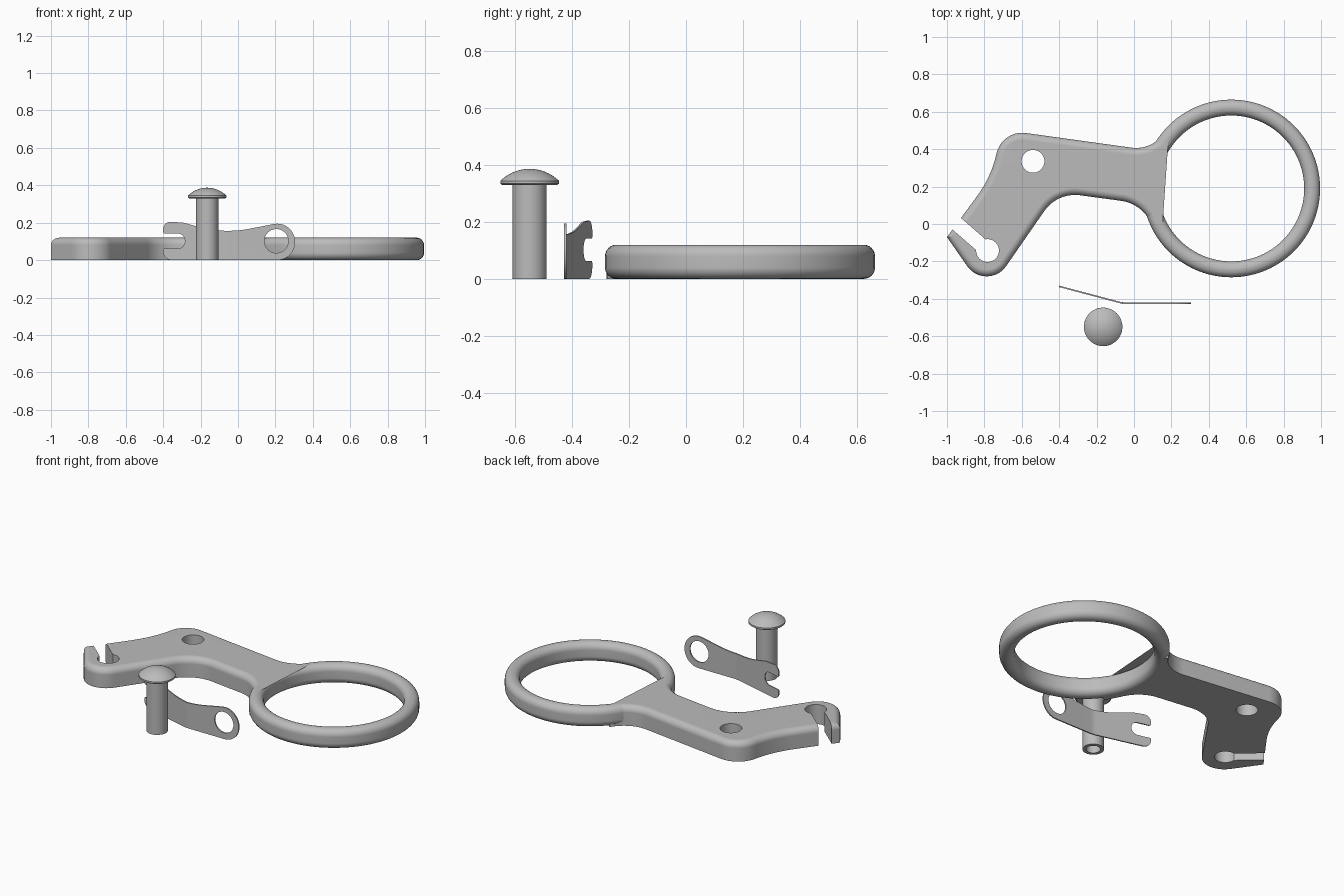
import bpy, bmesh, math
from mathutils import Vector

if "Cube" in bpy.data.objects:
    bpy.data.objects.remove(bpy.data.objects["Cube"], do_unlink=True)

steel = bpy.data.materials.new("grey_steel")
steel.use_nodes = True
steel.diffuse_color = (0.5, 0.5, 0.5, 1)
steel.node_tree.nodes["Principled BSDF"].inputs["Base Color"].default_value = (0.5, 0.5, 0.5, 1)

RING = Vector((0.52, 0.19, 0))
R_IN, R_MID, R_OUT, HEIGHT = 0.39, 0.4325, 0.475, 0.12


def rounded(corners, steps=10):
    """Closed outline whose corners (x, y, radius) are replaced by arcs."""
    out = []
    for i, (x, y, r) in enumerate(corners):
        p = Vector((x, y))
        a = (Vector(corners[i - 1][:2]) - p).normalized()
        b = (Vector(corners[(i + 1) % len(corners)][:2]) - p).normalized()
        if r == 0:
            out.append(p)
            continue
        half = a.angle(b) / 2
        centre = p + (a + b).normalized() * r / math.sin(half)
        start = p + a * r / math.tan(half) - centre
        end = p + b * r / math.tan(half) - centre
        turn = start.angle(end)
        for k in range(steps + 1):
            t = k / steps
            out.append(centre + (start * math.sin((1 - t) * turn)
                                 + end * math.sin(t * turn)) / math.sin(turn))
    return out


def make(name, bm):
    bmesh.ops.recalc_face_normals(bm, faces=bm.faces[:])
    mesh = bpy.data.meshes.new(name)
    bm.to_mesh(mesh)
    bm.free()
    mesh.materials.append(steel)
    ob = bpy.data.objects.new(name, mesh)
    bpy.context.collection.objects.link(ob)
    return ob


def extrude(points, depth):
    """Solid from 3D outline points pushed along a vector."""
    bm = bmesh.new()
    face = bm.faces.new([bm.verts.new(p) for p in points])
    new = bmesh.ops.extrude_face_region(bm, geom=[face], use_keep_orig=True)["geom"]
    bmesh.ops.translate(bm, vec=depth, verts=[g for g in new if isinstance(g, bmesh.types.BMVert)])
    return bm


def lathe(name, profile, centre, closed, steps):
    bm = bmesh.new()
    vs = [bm.verts.new((centre[0] + r, centre[1], z)) for r, z in profile]
    pairs = list(zip(vs, vs[1:])) + ([(vs[-1], vs[0])] if closed else [])
    edges = [bm.edges.new(p) for p in pairs]
    bmesh.ops.spin(bm, geom=vs + edges, cent=(centre[0], centre[1], 0), axis=(0, 0, 1),
                   angle=math.tau, steps=steps, use_duplicate=False)
    bmesh.ops.remove_doubles(bm, verts=bm.verts[:], dist=0.0002)
    return make(name, bm)


def activate(ob):
    bpy.ops.object.select_all(action='DESELECT')
    ob.select_set(True)
    bpy.context.view_layer.objects.active = ob


def cut(ob, cutter):
    activate(ob)
    mod = ob.modifiers.new("cut", 'BOOLEAN')
    mod.operation, mod.solver, mod.object = 'DIFFERENCE', 'EXACT', cutter
    bpy.ops.object.modifier_apply(modifier=mod.name)
    bpy.data.objects.remove(cutter, do_unlink=True)


def circle(x, y, r, n=40):
    return [(x + r * math.cos(math.tau * k / n), y + r * math.sin(math.tau * k / n)) for k in range(n)]


def finish(ob):
    activate(ob)
    bpy.ops.object.shade_smooth_by_angle(angle=math.radians(35))
    mod = ob.modifiers.new("flat_shading", 'WEIGHTED_NORMAL')
    mod.keep_sharp = True


# Finger ring with a rounded section
section = rounded([(R_IN, 0, 0.04), (R_OUT, 0, 0.04), (R_OUT, HEIGHT, 0.04), (R_IN, HEIGHT, 0.04)], 6)
finish(lathe("finger_ring", section, RING, True, 96))

# Arm: bent lever that runs into the ring
neck_top, neck_low = Vector((0.17, 0.50)), Vector((0.14, -0.09))
outline = rounded([
    (*neck_top, 0), (0.095, 0.393, 0.18), (-0.705, 0.504, 0.14), (-0.765, 0.25, 0.6),
    (-1.0, -0.07, 0), (-0.787, -0.375, 0.126), (-0.41, 0.17, 0.2), (0.035, 0.11, 0.2),
    (*neck_low, 0)])
a0, a1 = [math.atan2(p.y - RING.y, p.x - RING.x) % math.tau for p in (neck_low, neck_top)]
for k in range(13):
    a = a0 + (a1 - a0) * k / 12
    outline.append(RING.xy + Vector((math.cos(a), math.sin(a))) * (R_IN + 0.005))
bm = extrude([(p.x, p.y, 0) for p in outline], (0, 0, HEIGHT))
rim = [e for e in bm.edges if all(v.co.z > HEIGHT - 0.001 for v in e.verts)]
bmesh.ops.bevel(bm, geom=rim, offset=0.038, offset_type='OFFSET', segments=6,
                profile=0.5, affect='EDGES', clamp_overlap=False)
for v in bm.verts:  # keep the end of the arm hidden inside the ring
    d = v.co.xy - RING.xy
    if d.length < R_MID:
        v.co.xy = RING.xy + d.normalized() * R_MID
arm = make("lever_arm", bm)

# Pivot hole, hook hole and the slot that opens the hook
hook = Vector((-0.783, -0.142))
for x, y in ((-0.54, 0.335), hook):
    pts = [(px, py, -0.1) for px, py in circle(x, y, 0.061)]
    cut(arm, make("hole_cutter", extrude(pts, (0, 0, 0.4))))
along = Vector((math.cos(math.radians(139)), math.sin(math.radians(139))))
side = Vector((-along.y, along.x)) * 0.038
far = hook + along * 0.4
slot = [hook - side, far - side, far + side, hook + side]
cut(arm, make("slot_cutter", extrude([(p.x, p.y, -0.1) for p in slot], (0, 0, 0.4))))
finish(arm)

# Rivet: domed head on a shank with a hollow foot
dome_r = 0.147
dome = [(dome_r * math.sin(t), 0.387 - dome_r + dome_r * math.cos(t))
        for t in [0.775 * (1 - k / 10) for k in range(11)]]
rivet = [(0, 0.12), (0.04, 0.12), (0.04, 0), (0.06, 0), (0.06, 0.33), (0.096, 0.33), (0.103, 0.335)]
finish(lathe("rivet", rivet + dome, (-0.165, -0.55), False, 48))

# Thin spring plate: eye at one end, fork at the other, bent in the middle
plate_outline = rounded([
    (0.305, 0, 0.095), (0.305, 0.215, 0.095), (-0.08, 0.14, 0.6), (-0.29, 0.2, 0.1),
    (-0.4, 0.208, 0.04), (-0.4, 0.142, 0.008), (-0.284, 0.142, 0.038),
    (-0.284, 0.062, 0.038), (-0.4, 0.062, 0.008), (-0.4, 0, 0.045)])
plate = make("spring_plate", extrude([(p.x, -0.429, p.y) for p in plate_outline], (0, 0.008, 0)))
eye = [(x, -0.6, z) for x, z in circle(0.205, 0.102, 0.064)]
cut(plate, make("eye_cutter", extrude(eye, (0, 0.4, 0))))
bm = bmesh.new()
bm.from_mesh(plate.data)
for x in (-0.04, -0.07):
    bmesh.ops.bisect_plane(bm, geom=bm.verts[:] + bm.edges[:] + bm.faces[:],
                           plane_co=(x, 0, 0), plane_no=(1, 0, 0))
for v in bm.verts:
    if v.co.x < -0.06:
        v.co.y += 0.265 * (-0.055 - v.co.x)
bm.to_mesh(plate.data)
bm.free()
finish(plate)
